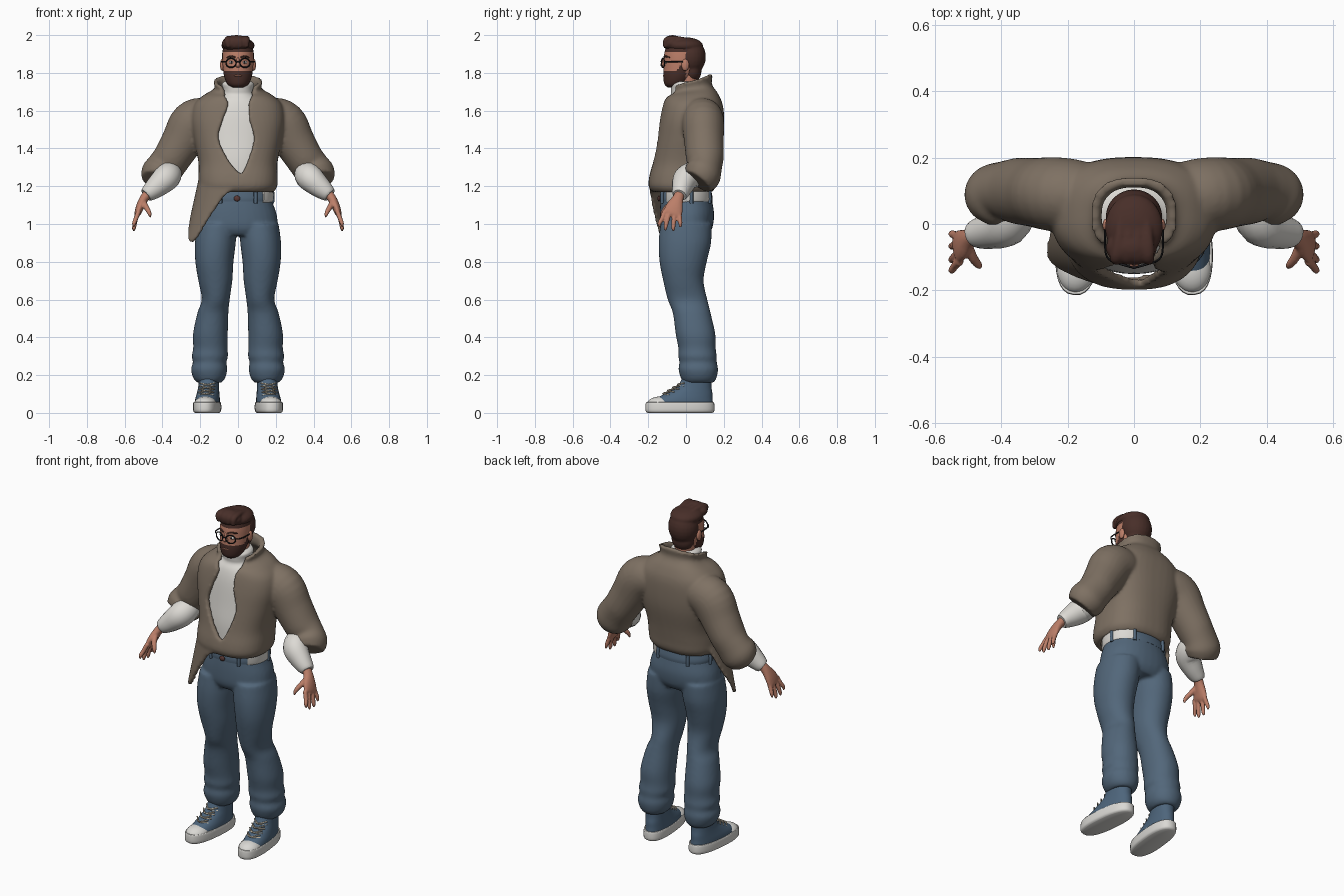
import bpy, bmesh
from math import sin, cos, pi, asin, radians, copysign
from mathutils import Vector, Matrix

if "Cube" in bpy.data.objects:
    bpy.data.objects.remove(bpy.data.objects["Cube"], do_unlink=True)


def material(name, *rgb):
    mat = bpy.data.materials.new(name)
    mat.use_nodes = True
    mat.diffuse_color = (*rgb, 1)
    mat.node_tree.nodes["Principled BSDF"].inputs["Base Color"].default_value = (*rgb, 1)
    return mat


brown = material("jacket brown", .21, .165, .125)
denim = material("denim blue", .085, .135, .195)
white = material("knit white", .72, .70, .66)
skin = material("skin", .50, .21, .14)
hair = material("hair brown", .065, .028, .022)
black = material("glasses black", .012, .012, .014)
canvas = material("canvas blue", .075, .13, .2)
rubber = material("rubber white", .7, .69, .66)
cream = material("lace cream", .62, .56, .45)
copper = material("button copper", .1, .04, .035)


def spline(keys, steps=4):
    """Smoothly interpolate between rows of numbers."""
    rows, last = [], len(keys) - 1
    for i in range(last):
        quad = (keys[max(i - 1, 0)], keys[i], keys[i + 1], keys[min(i + 2, last)])
        for s in range(steps):
            t = s / steps
            rows.append([b + t / 2 * (c - a + t * (2 * a - 5 * b + 4 * c - d + t * (3 * (b - c) + d - a)))
                         for a, b, c, d in zip(*quad)])
    return rows + [list(keys[-1])]


def oval(a, rx, ry, p=2.0):
    """Point on a rounded-box outline; angle zero is the front."""
    s, c = sin(a), cos(a)
    return rx * copysign(abs(s) ** (2 / p), s), -ry * copysign(abs(c) ** (2 / p), c)


def loft(bm, rings):
    """Skin a list of equal closed rings and cap both ends."""
    grid = [[bm.verts.new(co) for co in ring] for ring in rings]
    n = len(grid[0])
    for low, high in zip(grid, grid[1:]):
        for i in range(n):
            j = (i + 1) % n
            bm.faces.new((low[i], low[j], high[j], high[i]))
    for ring in (grid[0], grid[-1]):
        for i in range(n // 2 - 1):
            bm.faces.new((ring[i], ring[i + 1], ring[n - 2 - i], ring[n - 1 - i]))


def stack(bm, keys, p=2.0, side=1, n=32):
    """Loft ovals up z; each key is z, cx, cy, rx, ry."""
    rings = []
    for z, cx, cy, rx, ry in spline(keys):
        outline = [oval(2 * pi * i / n, rx, ry, p) for i in range(n)]
        rings.append([(side * (cx + x), cy + y, z) for x, y in outline])
    loft(bm, rings)


def tube(bm, keys, side=1, ref=(0, 1, 0), n=16):
    """Sweep ovals along a path; each key is x, y, z and two radii."""
    rows = spline(keys)
    pts = [Vector((side * r[0], r[1], r[2])) for r in rows]
    rings = []
    for i, row in enumerate(rows):
        t = (pts[min(i + 1, len(pts) - 1)] - pts[max(i - 1, 0)]).normalized()
        u = Vector(ref)
        u = (u - t * u.dot(t)).normalized()
        v = t.cross(u)
        rings.append([pts[i] + u * row[3] * cos(2 * pi * k / n) + v * row[4] * sin(2 * pi * k / n)
                      for k in range(n)])
    loft(bm, rings)


def ball(bm, center, radii):
    bmesh.ops.create_uvsphere(bm, u_segments=24, v_segments=14, radius=1,
                              matrix=Matrix.Translation(center) @ Matrix.Diagonal((*radii, 1)))


def shell(bm, keys, p, thick, n=40):
    """Open wrap; each key is z, cy, rx, ry, left edge x, right edge x, tilt."""
    rings = []
    for z, cy, rx, ry, left, right, tilt in spline(keys):
        a0, a1 = (asin(copysign((abs(x) / rx) ** (p / 2), x)) for x in (left, right))
        angles = [a0 + (a1 + 2 * pi - a0) * i / (n - 1) for i in range(n)]
        ring = []
        for inset, walk in ((0, angles), (thick, reversed(angles))):
            for a in walk:
                x, y = oval(a, rx - inset, ry - inset, p)
                ring.append((x, cy + y, z - tilt * cos(a)))
        rings.append(ring)
    loft(bm, rings)


def finish(name, bm, *mats, rule=None, voxel=0, smooth=4):
    bmesh.ops.recalc_face_normals(bm, faces=bm.faces)
    for f in bm.faces:
        f.smooth = True
        if rule:
            f.material_index = rule(f.calc_center_median())
    mesh = bpy.data.meshes.new(name)
    bm.to_mesh(mesh)
    bm.free()
    for mat in mats:
        mesh.materials.append(mat)
    obj = bpy.data.objects.new(name, mesh)
    bpy.context.collection.objects.link(obj)
    if voxel:
        mod = obj.modifiers.new("merge", "REMESH")
        mod.mode, mod.voxel_size, mod.use_smooth_shade = "VOXEL", voxel, True
        mod = obj.modifiers.new("soften", "SMOOTH")
        mod.factor, mod.iterations = .5, smooth
    else:
        with bpy.context.temp_override(object=obj, active_object=obj, selected_objects=[obj],
                                       selected_editable_objects=[obj]):
            bpy.ops.object.shade_smooth_by_angle(angle=radians(50))
    return obj


# Jacket: open body, puffy sleeves and the long hanging front corner
bm = bmesh.new()
shell(bm, [(1.17, -.02, .19, .16, .01, .03, 0), (1.2, -.02, .208, .178, .01, .03, 0),
           (1.25, -.015, .21, .18, .015, .025, 0), (1.33, 0, .21, .177, .055, -.05, 0),
           (1.45, .02, .235, .178, .09, -.11, 0), (1.55, .03, .25, .172, .065, -.085, 0),
           (1.63, .035, .235, .16, .06, -.055, 0), (1.68, .03, .185, .14, .075, -.07, .01),
           (1.715, .025, .125, .112, .085, -.08, .025), (1.757, .025, .132, .118, .1, -.1, .035)], 2.5, .026)
for side in (1, -1):
    tube(bm, [(.1, .08, 1.57, .09, .07), (.17, .085, 1.56, .108, .11), (.24, .09, 1.53, .112, .122),
              (.295, .095, 1.44, .105, .11), (.35, .1, 1.35, .1, .1), (.385, .1, 1.3, .09, .1),
              (.41, .085, 1.26, .1, .106), (.425, .06, 1.225, .085, .09)], side, n=28)
columns = []
for deg, hem in spline([(-3, 1.2), (15, 1.15), (32, 1.05), (60, .9), (85, 1.0), (110, 1.18)]):
    column = []
    for inset, walk in ((0, range(9)), (.02, range(8, -1, -1))):
        for i in walk:
            z = 1.25 + (hem - 1.25) * i / 8
            k = (1.25 - z) / .35
            x, y = oval(-radians(deg), .206 + .078 * k - inset, .18 - .012 * k - inset, 2.4)
            column.append((x, y - .015 - .01 * k, z))
    columns.append(column)
loft(bm, columns)
finish("jacket", bm, brown, voxel=.009, smooth=5)

# Roll neck sweater body and the hem peeking out at the left hip
bm = bmesh.new()
stack(bm, [(1.2, 0, -.01, .17, .14), (1.33, 0, 0, .18, .15), (1.45, 0, .01, .2, .145), (1.58, 0, .02, .2, .138),
           (1.65, 0, .02, .14, .12), (1.685, 0, .01, .09, .09), (1.71, 0, 0, .08, .08), (1.74, 0, 0, .085, .08),
           (1.755, 0, .005, .072, .068)], 2.2, n=40)
finish("sweater", bm, white)
bm = bmesh.new()
rings = []
for z, r in ((1.115, .181), (1.13, .188), (1.2, .186)):
    arc = [radians(45 + 105 * i / 16) for i in range(17)]
    rings.append([(*oval(a, r - inset, r - .043 - inset, 2.2), z)
                  for inset, walk in ((0, arc), (.012, arc[::-1])) for a in walk])
loft(bm, rings)
finish("sweater_hem", bm, white)

# Trousers: hips and two legs merged
bm = bmesh.new()
stack(bm, [(.94, 0, 0, .17, .115), (.98, 0, .002, .208, .138), (1.05, 0, .005, .205, .144),
           (1.12, 0, .002, .182, .137), (1.19, 0, 0, .166, .126)], 2.2)
for side in (1, -1):
    stack(bm, [(.16, .152, .067, .065, .08), (.185, .152, .067, .085, .095), (.23, .153, .065, .096, .105),
               (.268, .15, .064, .089, .099), (.3, .149, .061, .096, .102), (.345, .146, .058, .091, .099),
               (.42, .146, .05, .092, .105), (.53, .133, .03, .082, .1), (.6, .118, .008, .074, .105),
               (.7, .12, -.014, .09, .107), (.8, .125, -.015, .101, .125), (.9, .12, -.006, .108, .139),
               (1.0, .11, 0, .105, .136)], 2.1, side)
finish("trousers", bm, denim, voxel=.01)

# Waistband, belt loops and button
bm = bmesh.new()
stack(bm, [(1.118, 0, .001, .182, .139), (1.14, 0, .001, .184, .14), (1.18, 0, 0, .174, .133)], 2.2)
for deg in (28, -28, 100, -100, 150, -150):
    x, y = oval(radians(deg), .184, .141, 2.2)
    tube(bm, [(x, y, 1.11, .01, .01), (x * 1.01, y * 1.01, 1.14, .01, .01), (x, y, 1.175, .01, .01)], n=8)
finish("waistband", bm, denim)
bm = bmesh.new()
ball(bm, (-.005, -.143, 1.135), (.017, .008, .015))
finish("waist_button", bm, copper)

for side, label in ((1, "left"), (-1, "right")):
    # Forearm sleeve
    bm = bmesh.new()
    tube(bm, [(.36, .1, 1.29, .05, .05), (.365, .045, 1.265, .068, .068), (.385, .0, 1.24, .068, .07),
              (.435, -.02, 1.195, .056, .058), (.475, -.03, 1.162, .044, .044), (.487, -.034, 1.152, .036, .036)], side)
    finish(label + "_forearm", bm, white)

    # Hand: flat palm, four fingers and a thumb
    bm = bmesh.new()
    tube(bm, [(.47, -.03, 1.17, .026, .026), (.497, -.043, 1.135, .03, .024), (.517, -.06, 1.095, .045, .022),
              (.53, -.07, 1.06, .05, .018), (.536, -.075, 1.045, .04, .012)], side)
    for y0, y1, tip in ((-.112, -.14, .985), (-.086, -.108, .965), (-.06, -.067, .962), (-.036, -.03, .982)):
        tube(bm, [(.525, y0, 1.07, .013, .013), (.54, (y0 + y1) / 2, 1.03, .0125, .0125),
                  (.55, y1, tip + .02, .011, .011), (.552, y1, tip, .005, .005)], side, n=10)
    tube(bm, [(.505, -.06, 1.12, .016, .018), (.487, -.1, 1.09, .015, .015), (.47, -.123, 1.06, .012, .012),
              (.464, -.13, 1.035, .005, .005)], side, n=10)
    finish(label + "_hand", bm, skin, voxel=.005, smooth=3)

    # Shoe: rubber sole and toe cap, canvas upper, crossed laces
    place = Matrix.Translation((.16 * side, 0, 0)) @ Matrix.Rotation(.1 * side, 4, "Z")
    bm = bmesh.new()
    stack(bm, [(0, 0, -.032, .06, .172), (.012, 0, -.032, .07, .183), (.052, 0, -.032, .07, .182),
               (.056, 0, -.032, .064, .176)], 2.5)
    ball(bm, (0, -.135, .045), (.06, .074, .042))
    bm.transform(place)
    finish(label + "_sole", bm, rubber)
    bm = bmesh.new()
    stack(bm, [(.045, 0, -.03, .065, .174), (.075, 0, -.012, .063, .153), (.105, 0, .018, .058, .122),
               (.14, 0, .045, .054, .09), (.2, 0, .06, .052, .075)], 2.2)
    bm.transform(place)
    finish(label + "_upper", bm, canvas)
    bm = bmesh.new()
    for i in range(5):
        y, z = -.122 + .026 * i, .102 + .016 * i
        for slant in (1, -1):
            tube(bm, [(-.04, y + .03, z + .008 * slant, .004, .004), (0, y - .001, z, .004, .004),
                      (.04, y + .03, z - .008 * slant, .004, .004)], n=6)
    bm.transform(place)
    finish(label + "_laces", bm, cream)


# Head, with beard and scalp coloured by position
def head_colour(c):
    beard = c.z < 1.815 + max(0, c.y + .05) * 1.2 and c.z < 1.9 and c.y < .0
    return 1 if beard or c.z > 1.912 or c.y > .02 else 0


bm = bmesh.new()
stack(bm, [(1.722, 0, -.06, .03, .035), (1.74, 0, -.055, .056, .059), (1.78, 0, -.042, .073, .078),
           (1.82, 0, -.03, .079, .088), (1.86, 0, -.02, .082, .097), (1.9, 0, -.015, .082, .1),
           (1.94, 0, -.01, .077, .093), (1.97, 0, -.005, .055, .07), (1.98, 0, 0, .03, .04)], n=64)
finish("head", bm, skin, hair, rule=head_colour)

# Neck, nose, ears and lips
bm = bmesh.new()
stack(bm, [(1.67, 0, .01, .058, .058), (1.73, 0, .008, .056, .056), (1.8, 0, .01, .058, .058)])
ball(bm, (0, -.117, 1.842), (.015, .019, .014))
ball(bm, (0, -.113, 1.858), (.009, .013, .024))
ball(bm, (0, -.117, 1.785), (.02, .006, .005))
for side in (1, -1):
    ball(bm, (.084 * side, -.004, 1.842), (.011, .02, .031))
finish("face_features", bm, skin)

# Swept hair mass
bm = bmesh.new()
ball(bm, (0, .02, 1.885), (.086, .085, .1))
ball(bm, (0, .03, 1.81), (.066, .052, .062))
ball(bm, (0, -.01, 1.945), (.088, .1, .044))
ball(bm, (-.008, -.072, 1.957), (.078, .052, .043))
for x in (-.05, -.018, .014, .046):
    tube(bm, [(x, -.108, 1.935, .012, .012), (x - .004, -.105, 1.972, .02, .016),
              (x * .9, -.06, 1.983, .02, .014), (x * .8, .02, 1.972, .012, .01)], ref=(1, 0, 0), n=10)
finish("hair", bm, hair, voxel=.006, smooth=3)

# Eyebrows, eyes and glasses
brows, eyes, frames = bmesh.new(), bmesh.new(), bmesh.new()
for side in (1, -1):
    tube(brows, [(.014, -.116, 1.882, .004, .003), (.035, -.11, 1.888, .005, .005),
                 (.06, -.086, 1.882, .003, .003)], side, n=8)
    ball(eyes, (.034 * side, -.106, 1.856), (.015, .007, .008))
    ball(frames, (.034 * side, -.112, 1.856), (.006, .003, .006))
    rim = [(.037 + .027 * cos(a), -.122 + .008 * cos(a), 1.853 + .024 * sin(a), .0035, .0035)
           for a in (pi * i / 6 for i in range(13))]
    tube(frames, rim, side, n=8)
    tube(frames, [(.064, -.115, 1.86, .004, .003), (.085, -.09, 1.86, .004, .003),
                  (.088, -.01, 1.858, .004, .003)], side, ref=(0, 0, 1), n=8)
tube(frames, [(-.012, -.129, 1.856, .003, .003), (0, -.132, 1.86, .003, .003),
              (.012, -.129, 1.856, .003, .003)], n=8)
finish("eyebrows", brows, hair)
finish("eyes", eyes, rubber)
finish("glasses", frames, black)
